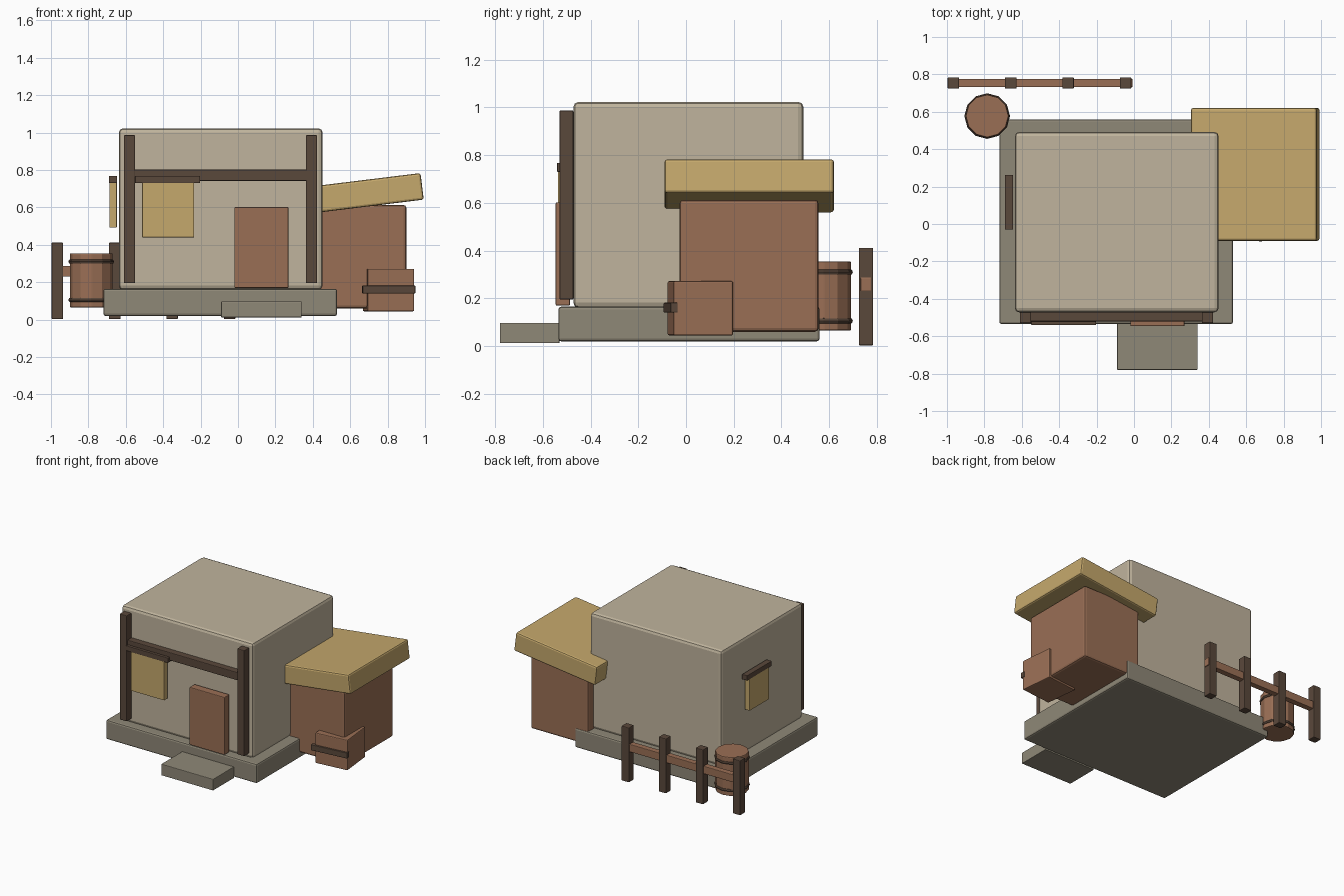
import bpy
import math

cube = bpy.data.objects.get("Cube")
if cube:
    bpy.data.objects.remove(cube, do_unlink=True)


def material(name, rgb):
    lin = [((c / 255 + 0.055) / 1.055) ** 2.4 for c in rgb] + [1.0]
    m = bpy.data.materials.new(name)
    m.use_nodes = True
    m.diffuse_color = lin
    bsdf = m.node_tree.nodes["Principled BSDF"]
    bsdf.inputs["Base Color"].default_value = lin
    bsdf.inputs["Roughness"].default_value = 0.85
    return m


PLASTER = material("pale_plaster", (192, 180, 157))
STONE = material("grey_stone", (143, 136, 119))
STRAW = material("straw_yellow", (197, 168, 108))
WOOD = material("red_brown_wood", (154, 111, 85))
DARK = material("dark_timber", (90, 72, 59))


def finish(obj, name, mat, bevel=0.0):
    obj.name = name
    obj.data.materials.append(mat)
    if bevel:
        mod = obj.modifiers.new("soft_edges", 'BEVEL')
        mod.width = bevel
        mod.segments = 2
    return obj


def box(name, x, y, z, mat, bevel=0.005, rot=(0, 0, 0)):
    """Box from (min, max) ranges, turned about its own centre."""
    ranges = (x, y, z)
    bpy.ops.mesh.primitive_cube_add(size=1, location=[(a + b) / 2 for a, b in ranges])
    obj = bpy.context.object
    obj.scale = [b - a for a, b in ranges]
    bpy.ops.object.transform_apply(location=False, rotation=False, scale=True)
    obj.rotation_euler = rot
    return finish(obj, name, mat, bevel)


# House and its base
box("foundation", (-0.72, 0.53), (-0.535, 0.56), (0.02, 0.165), STONE, 0.012)
box("front_step", (-0.09, 0.34), (-0.78, -0.53), (0.012, 0.097), STONE, 0.004)
box("house_walls", (-0.637, 0.452), (-0.472, 0.492), (0.16, 1.023), PLASTER, 0.022)

# Timber frame on the front
for side, x in (("right", -0.58), ("left", 0.393)):
    box("frame_post_" + side, (x - 0.03, x + 0.03), (-0.53, -0.472), (0.195, 0.987), DARK)
box("frame_beam", (-0.57, 0.385), (-0.52, -0.465), (0.742, 0.802), DARK)

# Door and shuttered windows
box("door", (-0.02, 0.27), (-0.546, -0.486), (0.17, 0.602), WOOD)
box("front_window", (-0.512, -0.235), (-0.537, -0.497), (0.44, 0.74), STRAW, 0.003)
box("front_window_lintel", (-0.55, -0.202), (-0.54, -0.497), (0.73, 0.768), DARK, 0.003)
box("side_window", (-0.688, -0.648), (0.0, 0.23), (0.492, 0.735), STRAW, 0.003)
box("side_window_lintel", (-0.69, -0.647), (-0.03, 0.262), (0.73, 0.768), DARK, 0.003)

# Lean-to shed with a sloping roof
box("shed_walls", (0.42, 0.9), (-0.027, 0.555), (0.06, 0.613), WOOD, 0.015)
box("shed_roof", (0.309, 0.987), (-0.09, 0.62), (0.6, 0.743), STRAW, 0.012,
    (0, math.radians(-7), 0))

# Crate with a front strap, turned slightly
turn = math.radians(6)
cx, cy = 0.805, 0.06
box("crate", (cx - 0.125, cx + 0.125), (cy - 0.125, cy + 0.125), (0.045, 0.272), WOOD,
    0.006, (0, 0, turn))
sx = cx - 0.012 * math.cos(turn) + 0.125 * math.sin(turn)
sy = cy - 0.125 * math.cos(turn)
box("crate_strap", (sx - 0.142, sx + 0.142), (sy - 0.015, sy + 0.015), (0.14, 0.182), DARK,
    0.004, (0, 0, turn))

# Barrel with two hoops
bx, by = -0.785, 0.577
bpy.ops.mesh.primitive_cylinder_add(vertices=12, radius=0.115, depth=0.29,
                                    location=(bx, by, 0.21))
finish(bpy.context.object, "barrel", WOOD, 0.006)
for level, z in (("lower", 0.106), ("upper", 0.31)):
    bpy.ops.mesh.primitive_torus_add(major_segments=12, minor_segments=8, major_radius=0.109,
                                     minor_radius=0.013, location=(bx, by, z))
    finish(bpy.context.object, "barrel_hoop_" + level, DARK)

# Fence behind the house
for i in range(4):
    x = -0.966 + i * 0.307
    box(f"fence_post_{i + 1}", (x - 0.031, x + 0.031), (0.724, 0.784), (0.003, 0.412), DARK)
box("fence_rail", (-0.996, -0.008), (0.732, 0.776), (0.23, 0.288), WOOD, 0.004)
